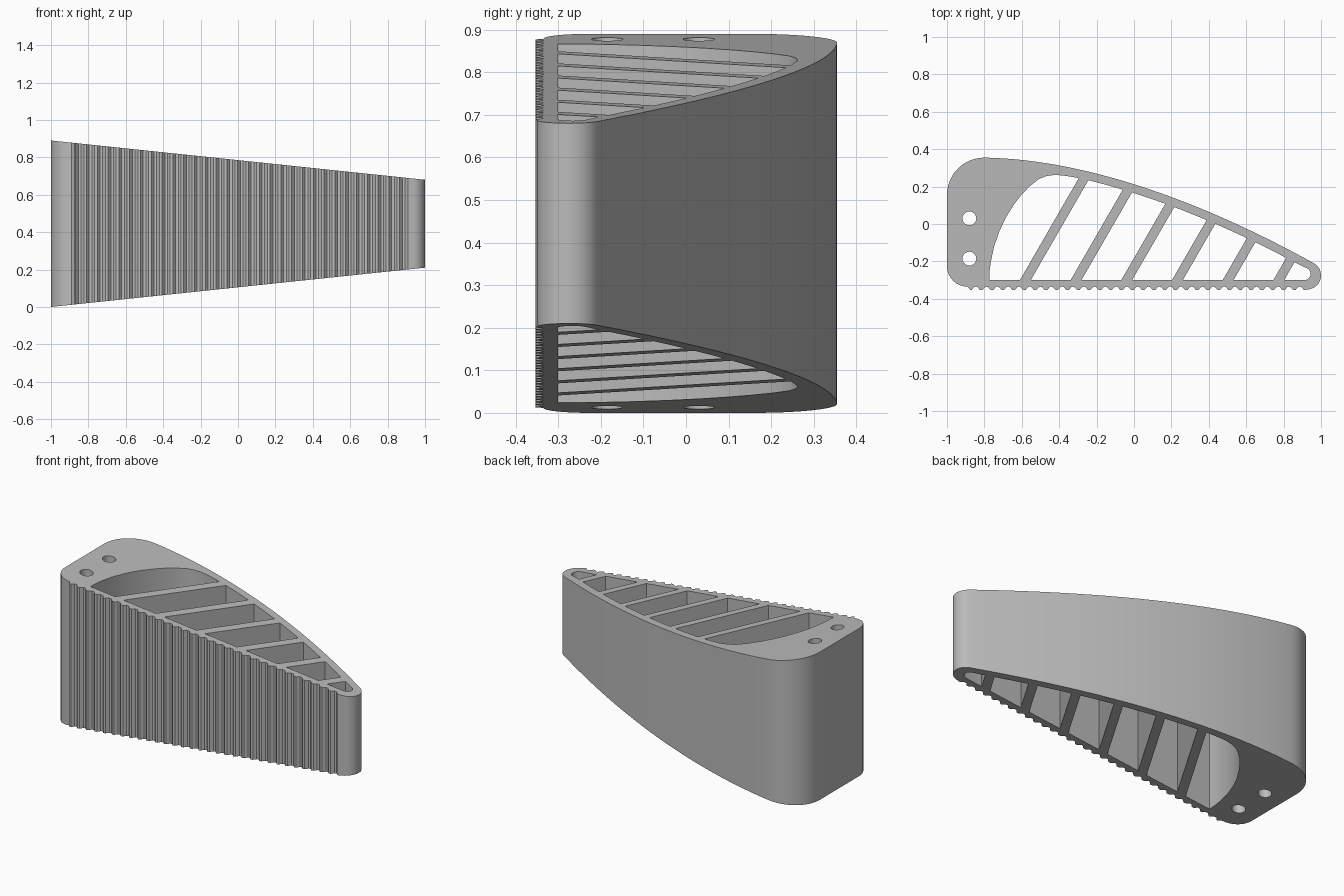
import bpy, bmesh, math
from mathutils import Vector

cube = bpy.data.objects.get("Cube")
if cube:
    bpy.data.objects.remove(cube, do_unlink=True)

FLOOR = -0.30        # inner edge of the ribbed wall
LEAN = 0.577         # sideways lean of the ribs
PITCH, RIB = 0.271, 0.058
WALL = 0.045


def arc(cx, cy, r, a0, a1, n):
    angles = [math.radians(a0 + (a1 - a0) * i / n) for i in range(n + 1)]
    return [(cx + r * math.cos(a), cy + r * math.sin(a)) for a in angles]


# Long curved back, as one cubic sweep from the tall end to the tip
P = [Vector(p) for p in ((-0.8, 0.355), (-0.22, 0.345), (0.42, 0.09), (0.9625, -0.21))]


def back(t, inset=0.0):
    u = 1 - t
    p = P[0] * u**3 + P[1] * 3 * u * u * t + P[2] * 3 * u * t * t + P[3] * t**3
    d = (P[1] - P[0]) * u * u + (P[2] - P[1]) * 2 * u * t + (P[3] - P[2]) * t * t
    d.normalize()
    return p + Vector((d.y, -d.x)) * inset


def inner(s):
    """Point of the inner wall on the leaning line that starts at x = s."""
    lo, hi = 0.0, 1.0
    for _ in range(30):
        mid = (lo + hi) / 2
        p = back(mid, WALL)
        if p.x - LEAN * (p.y - FLOOR) < s:
            lo = mid
        else:
            hi = mid
    return tuple(back(lo, WALL))


# Outer outline, clockwise from the tall end
outline = arc(-0.8, 0.155, 0.2, 180, 90, 12)
outline += [tuple(back(i / 32)) for i in range(1, 32)]
outline += arc(0.925, -0.275, 0.075, 60, -90, 14)
teeth, steps = 31, 8
x0, x1 = 0.915, -0.875
for i in range(teeth * steps + 1):
    f = i / (teeth * steps)
    wave = math.cos(2 * math.pi * teeth * f)
    outline.append((x0 + (x1 - x0) * f, -0.344 - 0.009 * max(-0.8, min(0.8, wave)) / 0.8))
outline += arc(-0.89, -0.225, 0.11, 270, 180, 8)

# Pockets between the leaning ribs
ribs = [-0.61 + PITCH * k for k in range(6)]
first = [(ribs[0], FLOOR), inner(ribs[0]), (-0.345, 0.254), (-0.385, 0.26),
         (-0.425, 0.262), (-0.465, 0.257), (-0.505, 0.243), (-0.56, 0.2),
         (-0.605, 0.152), (-0.64, 0.107), (-0.685, 0.035), (-0.72, -0.04),
         (-0.748, -0.12), (-0.765, -0.2), (-0.772, -0.25), (-0.773, FLOOR)]
pockets = [first]
for a, b in zip(ribs, ribs[1:]):
    left = a + RIB
    pockets.append([(left, FLOOR), (b, FLOOR)] +
                   [inner(b + (left - b) * i / 6) for i in range(7)])
left = ribs[-1] + RIB
pockets.append([(left, FLOOR)] + [inner(left)] + arc(0.911, -0.267, 0.033, 60, -90, 8))

# Two round screw holes in the thick end
holes = [arc(-0.88, y, 0.037, 0, 345, 23) for y in (0.03, -0.185)]

# Filled flat curve, extruded to a prism
curve = bpy.data.curves.new("wedge_outline", "CURVE")
curve.dimensions = "2D"
curve.fill_mode = "BOTH"
curve.extrude = 0.5
for loop in [outline] + pockets + holes:
    spline = curve.splines.new("POLY")
    spline.points.add(len(loop) - 1)
    for point, (x, y) in zip(spline.points, loop):
        point.co = (x, y, 0, 1)
    spline.use_cyclic_u = True
helper = bpy.data.objects.new("outline_helper", curve)
bpy.context.collection.objects.link(helper)
graph = bpy.context.evaluated_depsgraph_get()
mesh = bpy.data.meshes.new_from_object(helper.evaluated_get(graph))
bpy.data.objects.remove(helper, do_unlink=True)

# Taper the height along the length
bm = bmesh.new()
bm.from_mesh(mesh)
bmesh.ops.remove_doubles(bm, verts=bm.verts, dist=0.0001)
for v in bm.verts:
    drop = 0.105 * (v.co.x + 1)
    v.co.z = 0.89 - drop if v.co.z > 0 else drop
bmesh.ops.recalc_face_normals(bm, faces=bm.faces)
bm.to_mesh(mesh)
bm.free()

grey = bpy.data.materials.new("plain_grey")
grey.use_nodes = True
grey.diffuse_color = (0.5, 0.5, 0.5, 1)
grey.node_tree.nodes["Principled BSDF"].inputs["Base Color"].default_value = (0.5, 0.5, 0.5, 1)
mesh.materials.clear()
mesh.materials.append(grey)

wedge = bpy.data.objects.new("ribbed_wedge", mesh)
bpy.context.collection.objects.link(wedge)
bpy.context.view_layer.objects.active = wedge
wedge.select_set(True)
bpy.ops.object.shade_smooth_by_angle(angle=math.radians(30))
